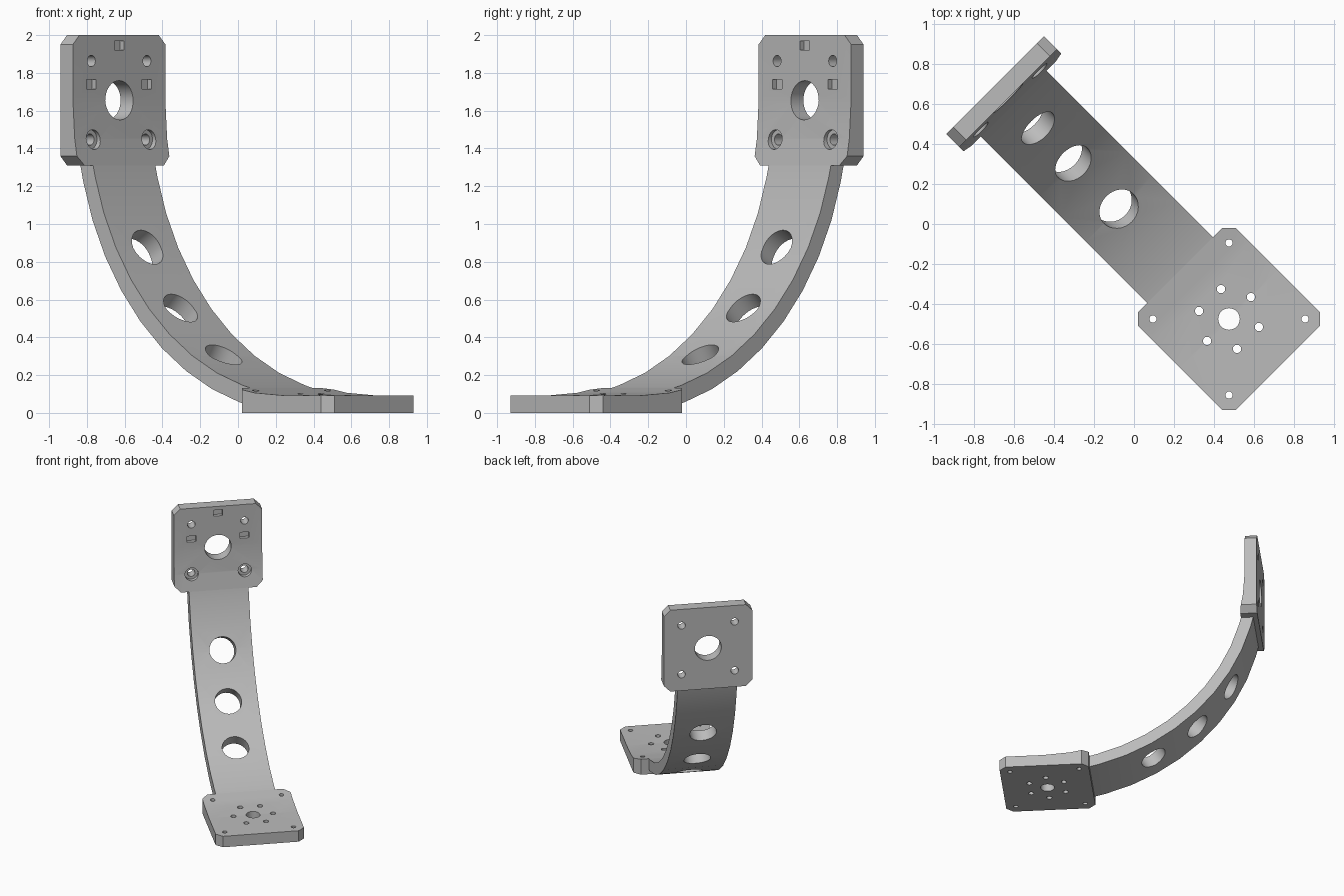
import bpy, bmesh
from math import sin, cos, asin, sqrt, pi, radians

cube = bpy.data.objects.get("Cube")
if cube:
    bpy.data.objects.remove(cube, do_unlink=True)

# Main dimensions: the arm is a quarter ring between two plates
CENTRE_U, CENTRE_Z = 0.672, 1.655
R_IN, R_OUT = 1.562, 1.655
PLATE, CHAMFER, ARM = 0.346, 0.05, 0.233
BOLT = 0.208

grey = bpy.data.materials.new("plain_grey")
grey.use_nodes = True
colour = (0.5, 0.5, 0.5, 1)
grey.diffuse_color = colour
grey.node_tree.nodes["Principled BSDF"].inputs["Base Color"].default_value = colour


def place(u, w, z):
    """Turn the bracket 45 degrees about z."""
    return ((u + w) / sqrt(2), (w - u) / sqrt(2), z)


def radial(angle, side=1):
    """Frame on the ring: w across, q along the ring, r outward."""
    a = radians(angle)
    def frame(w, q, r):
        q *= side
        return place(CENTRE_U - r * cos(a) - q * sin(a), w,
                     CENTRE_Z - r * sin(a) + q * cos(a))
    return frame


def prism(name, points, low, high, frame):
    bm = bmesh.new()
    ends = [[bm.verts.new(frame(a, b, c)) for a, b in points] for c in (low, high)]
    bm.faces.new(ends[0])
    bm.faces.new(ends[1])
    n = len(points)
    for i in range(n):
        j = (i + 1) % n
        bm.faces.new((ends[0][i], ends[0][j], ends[1][j], ends[1][i]))
    bmesh.ops.recalc_face_normals(bm, faces=bm.faces)
    mesh = bpy.data.meshes.new(name)
    bm.to_mesh(mesh)
    bm.free()
    mesh.materials.append(grey)
    obj = bpy.data.objects.new(name, mesh)
    bpy.context.collection.objects.link(obj)
    return obj


def combine(obj, tool, operation="DIFFERENCE"):
    mod = obj.modifiers.new("cut", "BOOLEAN")
    mod.operation, mod.solver, mod.object = operation, "EXACT", tool
    graph = bpy.context.evaluated_depsgraph_get()
    mesh = bpy.data.meshes.new_from_object(obj.evaluated_get(graph))
    obj.modifiers.clear()
    obj.data = mesh
    bpy.data.objects.remove(tool, do_unlink=True)


def drill(obj, frame, w, q, radius, low=1.4, high=1.8, sides=32):
    ring = [(w + radius * cos(2 * pi * i / sides), q + radius * sin(2 * pi * i / sides))
            for i in range(sides)]
    combine(obj, prism("drill", ring, low, high, frame))


def pocket(obj, frame, w, q, half_w=0.036, half_q=0.025):
    box = [(w + i * half_w, q + j * half_q)
           for i, j in ((-1, -1), (1, -1), (1, 1), (-1, 1))]
    combine(obj, prism("pocket", box, 1.4, R_IN + 0.03, frame))


def make_plate(name, frame):
    """Chamfered square whose inner face is flat, then follows the ring."""
    inner = PLATE - CHAMFER
    outline = []
    for i, j in ((1, 1), (-1, 1), (-1, -1), (1, -1)):
        pair = [(i * PLATE, j * inner), (i * inner, j * PLATE)]
        outline += pair if i * j > 0 else pair[::-1]
    plate = prism(name, outline, 1.3, R_OUT, frame)
    arc = [0, radians(7.5), asin(PLATE / R_IN), radians(16)]
    side = [(0.5, 1.8), (0.5, R_IN)]
    side += [(-R_IN * sin(a), R_IN * cos(a)) for a in arc]
    side += [(side[-1][0], 1.8)]
    body = prism("body", side, -0.5, 0.5, lambda q, r, w: frame(w, q, r))
    combine(plate, body, "INTERSECT")
    return plate


# Base plate: centre hole, ring of six, four corner holes
floor = radial(90, -1)
base = make_plate("base_plate", floor)
drill(base, floor, 0, 0, 0.054)
for k in range(6):
    drill(base, floor, 0.155 * cos(k * pi / 3), 0.155 * sin(k * pi / 3), 0.021, sides=20)
for i in (-1, 1):
    for j in (-1, 1):
        drill(base, floor, i * 0.269, j * 0.269, 0.018, sides=20)

# Upright plate: centre hole, bolt holes, counterbores and locating pockets
wall = radial(0)
upright = make_plate("upright_plate", wall)
drill(upright, wall, 0, 0, 0.104)
for i in (-1, 1):
    drill(upright, wall, i * BOLT, -BOLT, 0.052, high=R_IN + 0.01)
    for j in (-1, 1):
        drill(upright, wall, i * BOLT, j * BOLT, 0.03, sides=24)
    pocket(upright, wall, i * BOLT, 0.085)
pocket(upright, wall, 0, 0.29)


# Curved arm with three radial lightening holes
def arc_points(radius):
    end = asin(PLATE / radius)
    angles = [end] + [radians(7.5 * k) for k in range(2, 11)] + [pi / 2 - end]
    return [(CENTRE_U - radius * cos(a), CENTRE_Z - radius * sin(a)) for a in angles]


arm = prism("curved_arm", arc_points(R_IN) + arc_points(R_OUT)[::-1], -ARM, ARM,
            lambda u, z, w: place(u, w, z))
for angle in (30, 45, 60):
    drill(arm, radial(angle), 0, 0, 0.104)

# Smooth the curves and keep edges crisp
for obj in bpy.context.view_layer.objects:
    obj.select_set(obj in (base, upright, arm))
bpy.context.view_layer.objects.active = arm
bpy.ops.object.shade_smooth_by_angle(angle=radians(30))
